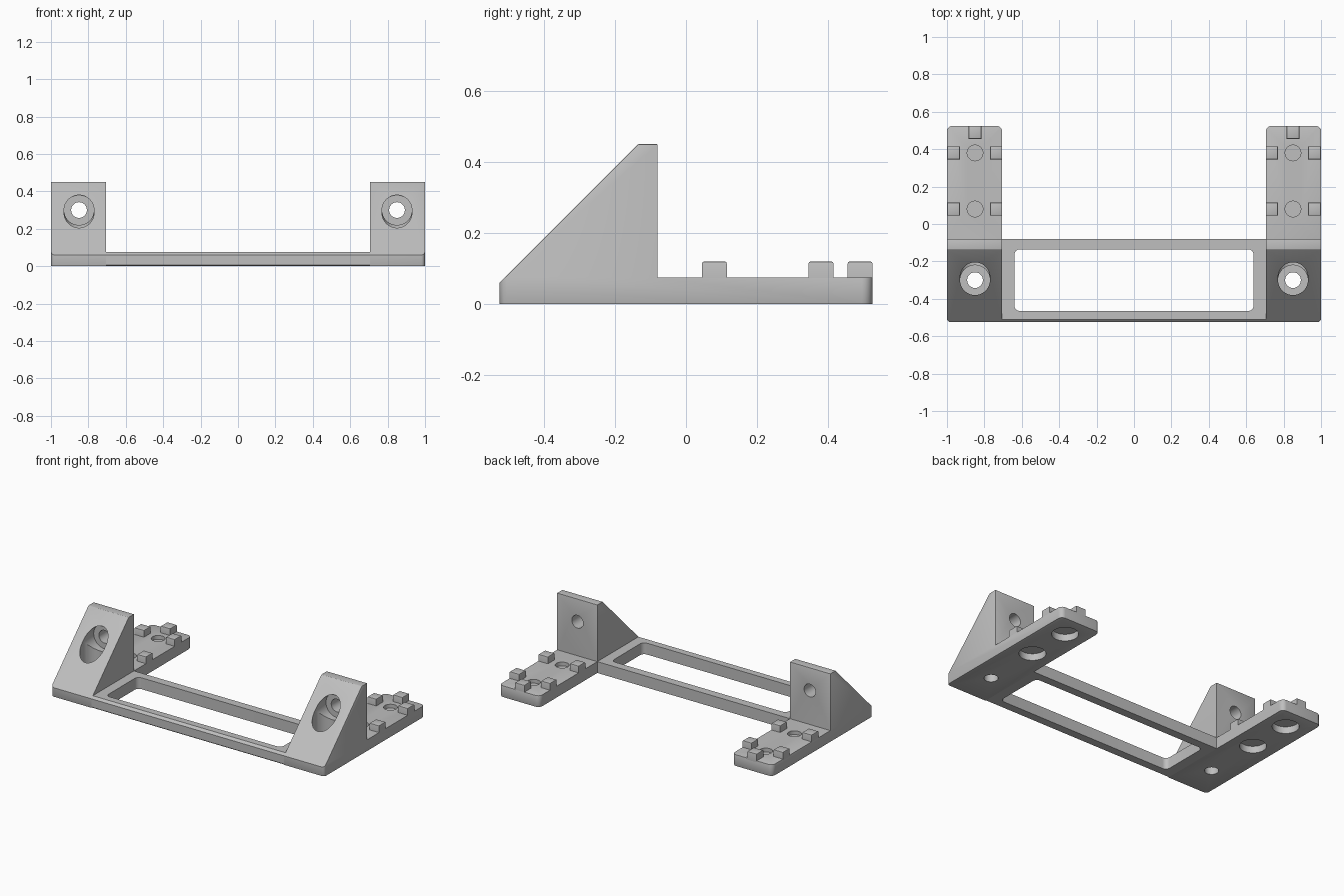
import bpy, bmesh, math
from mathutils import Matrix

cube = bpy.data.objects.get("Cube")
if cube:
    bpy.data.objects.remove(cube, do_unlink=True)

grey = bpy.data.materials.new("light_grey")
grey.use_nodes = True
COLOR = (0.52, 0.52, 0.52, 1)
grey.diffuse_color = COLOR
grey.node_tree.nodes["Principled BSDF"].inputs["Base Color"].default_value = COLOR

INNER, OUTER, MID = 0.705, 1.0, 0.85
FRONT, BACK, WALL = -0.525, 0.525, -0.08
BASE, TOP = 0.075, 0.45


def finish(bm, name):
    bmesh.ops.recalc_face_normals(bm, faces=bm.faces)
    mesh = bpy.data.meshes.new(name)
    bm.to_mesh(mesh)
    bm.free()
    mesh.materials.append(grey)
    obj = bpy.data.objects.new(name, mesh)
    bpy.context.collection.objects.link(obj)
    return obj


def prism(profile, x0, x1):
    """Extrude a (y, z) profile along x."""
    bm = bmesh.new()
    face = bm.faces.new([bm.verts.new((x0, y, z)) for y, z in profile])
    new = bmesh.ops.extrude_face_region(bm, geom=[face])["geom"]
    verts = [v for v in new if isinstance(v, bmesh.types.BMVert)]
    bmesh.ops.translate(bm, verts=verts, vec=(x1 - x0, 0, 0))
    return bm


def box(x0, x1, y0, y1, z0, z1):
    return prism([(y0, z0), (y1, z0), (y1, z1), (y0, z1)], x0, x1)


def bevel(bm, rule, width, segments):
    edges = [e for e in bm.edges if rule(*[v.co for v in e.verts])]
    bmesh.ops.bevel(bm, geom=edges, offset=width, segments=segments,
                    profile=0.5, affect='EDGES', clamp_overlap=True)


def vertical(a, b):
    return abs(a.x - b.x) < 1e-4 and abs(a.y - b.y) < 1e-4


def cylinder(x, y, z, radius, length, along_y=False):
    """Cylinder starting at a point and running up, or toward the front."""
    bm = bmesh.new()
    bmesh.ops.create_cone(bm, cap_ends=True, segments=48, radius1=radius,
                          radius2=radius, depth=length,
                          matrix=Matrix.Translation((0, 0, length / 2)))
    turn = Matrix.Rotation(math.pi / 2 if along_y else 0, 4, 'X')
    bm.transform(Matrix.Translation((x, y, z)) @ turn)
    return finish(bm, "cutter")


def apply(obj, kind, **settings):
    mod = obj.modifiers.new(kind.lower(), kind)
    for key, value in settings.items():
        setattr(mod, key, value)
    bpy.context.view_layer.objects.active = obj
    bpy.ops.object.modifier_apply(modifier=mod.name)


def cut(obj, cutter):
    cutter.hide_render = True
    apply(obj, 'BOOLEAN', object=cutter, operation='DIFFERENCE', solver='EXACT')
    bpy.data.objects.remove(cutter, do_unlink=True)


def shade(obj):
    bpy.ops.object.select_all(action='DESELECT')
    obj.select_set(True)
    bpy.context.view_layer.objects.active = obj
    bpy.ops.object.shade_smooth_by_angle(angle=math.radians(30))


# Side brackets: sloped wedge in front, flat foot behind
bm = prism([(FRONT, 0), (BACK, 0), (BACK, BASE), (WALL, BASE),
            (WALL, TOP), (-0.135, TOP), (FRONT, 0.06)], INNER, OUTER)
bevel(bm, lambda a, b: vertical(a, b) and a.y > 0.5, 0.03, 5)
bevel(bm, lambda a, b: vertical(a, b) and a.y < -0.5 and a.x > 0.9, 0.02, 4)
bevel(bm, lambda a, b: (a.z < 1e-4 and b.z < 1e-4
                        and (a.x + b.x > 1.95 or a.y + b.y > 0.98 or a.y + b.y < -1.0))
      or (a.x > 0.999 and b.x > 0.999 and min(a.z, b.z) > 0.05)
      or (a.y > 0.49 and b.y > 0.49 and min(a.z, b.z) > 0.07)
      or min(a.z, b.z) > 0.44, 0.006, 2)
bracket = finish(bm, "side_brackets")

# Screw holes: counterbored from the slope, going back and going down
cut(bracket, cylinder(MID, 0, 0.3, 0.042, 0.5, True))
cut(bracket, cylinder(MID, -0.18, 0.3, 0.08, 0.5, True))
cut(bracket, cylinder(MID, -0.3, -0.1, 0.042, 0.5))
cut(bracket, cylinder(MID, -0.3, 0.1, 0.08, 0.5))

# Foot sockets: wide recess below, narrow recess above
for y in (0.08, 0.38):
    cut(bracket, cylinder(MID, y, -0.1, 0.08, 0.145))
    cut(bracket, cylinder(MID, y, 0.05, 0.042, 0.1))
apply(bracket, 'MIRROR')
shade(bracket)

# Raised locating blocks on each foot
blocks = [(x0, x1, y - 0.035, y + 0.035) for y in (0.08, 0.38)
          for x0, x1 in ((INNER, 0.77), (0.93, OUTER))]
blocks.append((MID - 0.035, MID + 0.035, 0.455, BACK))
for i, (x0, x1, y0, y1) in enumerate(blocks):
    bm = box(x0, x1, y0, y1, BASE - 0.01, 0.12)
    bevel(bm, lambda a, b: min(a.z, b.z) > 0.11, 0.006, 2)
    block = finish(bm, f"locating_blocks_{i + 1}")
    apply(block, 'MIRROR')
    shade(block)

# Cross frame joining the brackets, with a rounded opening
frame = finish(prism([(FRONT, 0.006), (FRONT + 0.006, 0), (WALL, 0), (WALL, BASE),
                      (-0.51, BASE), (FRONT, 0.06)], -INNER, INNER), "cross_frame")
bm = box(-0.64, 0.64, -0.465, -0.135, -0.1, 0.2)
bevel(bm, vertical, 0.03, 6)
cut(frame, finish(bm, "cutter"))
shade(frame)
